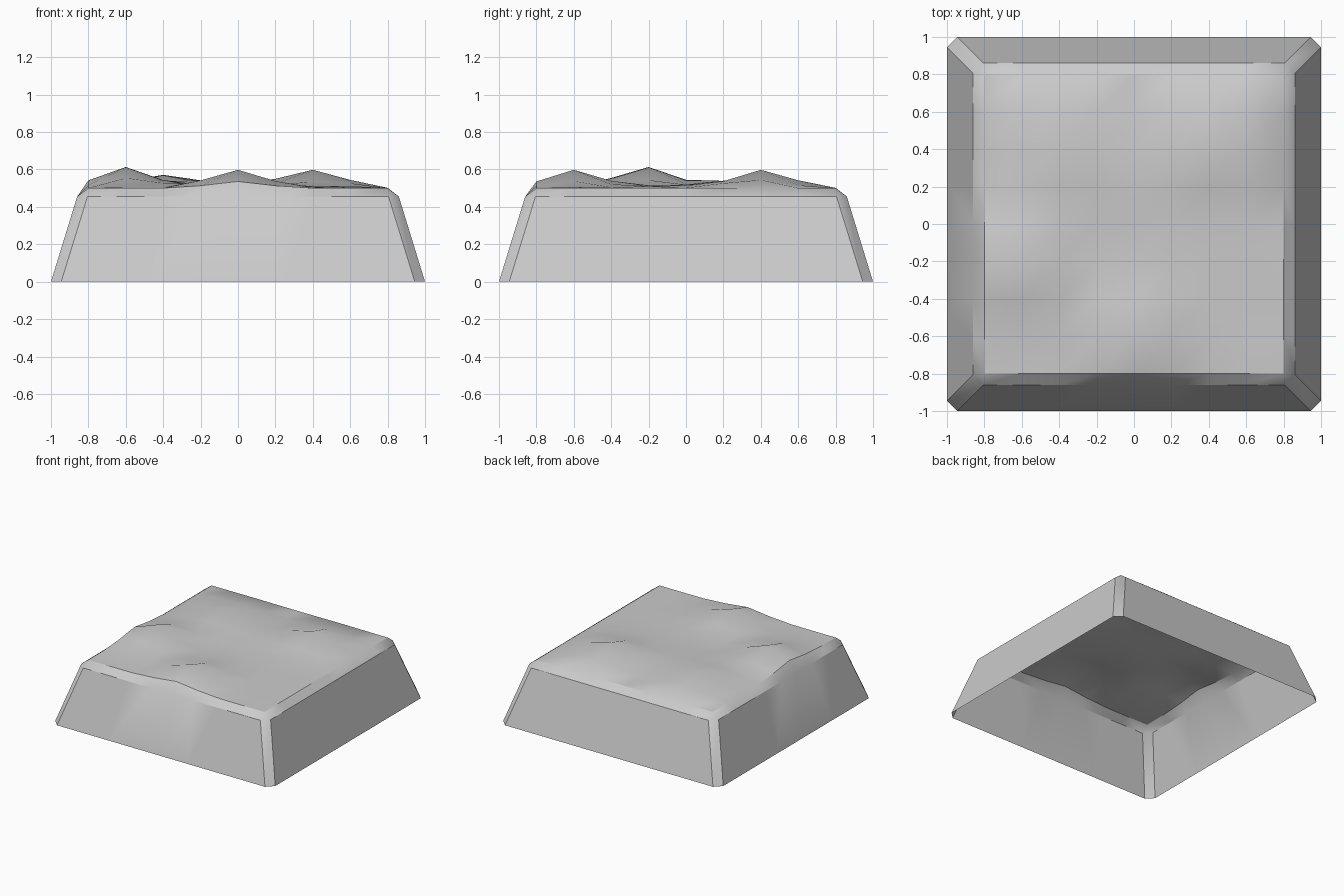
import bpy, bmesh, math, random
from mathutils import Matrix, Vector

if "Cube" in bpy.data.objects:
    bpy.data.objects.remove(bpy.data.objects["Cube"])

random.seed(4)
STEP, N = 0.2, 4

# Low hills on the plateau: x, y, height
HILLS = [(-0.6, -0.2, 0.113), (0.0, -0.6, 0.098), (0.4, 0.4, 0.098),
         (-0.4, 0.4, 0.07), (-0.1, 0.2, 0.03)]


def height(x, y):
    z = 0.5
    for hx, hy, h in HILLS:
        z += h * math.exp(-((x - hx) ** 2 + (y - hy) ** 2) / 0.04)
    return z


bm = bmesh.new()

# Bumpy top surface
bmesh.ops.create_grid(bm, x_segments=2 * N, y_segments=2 * N, size=0.8)
top = {}
for v in bm.verts:
    v.co.z = height(v.co.x, v.co.y)
    if max(abs(v.co.x), abs(v.co.y)) < 0.7 and v.co.z < 0.57:
        v.co.z += random.uniform(0, 0.014)
    top[(round(v.co.x / STEP), round(v.co.y / STEP))] = v


def quarter(i, j, k):
    for _ in range(k):
        i, j = -j, i
    return i, j


# Bevelled rim and sloping wall, one side per quarter turn
mids, lows = [], []
for k in range(4):
    rot = Matrix.Rotation(k * math.pi / 2, 3, 'Z')
    mids.append([bm.verts.new(rot @ Vector((0.805 * i / N, -0.86, 0.455)))
                 for i in range(-N, N + 1)])
    lows.append([bm.verts.new(rot @ Vector((0.945 * i / N, -1.0, 0)))
                 for i in range(-N, N + 1)])
for k in range(4):
    rim = [top[quarter(i, -N, k)] for i in range(-N, N + 1)]
    for upper, lower in ((rim, mids[k]), (mids[k], lows[k])):
        for a in range(2 * N):
            bm.faces.new((lower[a], lower[a + 1], upper[a + 1], upper[a]))
    # Cut corner joining this side to the next
    n = (k + 1) % 4
    bm.faces.new((mids[k][-1], mids[n][0], rim[-1]))
    bm.faces.new((lows[k][-1], lows[n][0], mids[n][0], mids[k][-1]))

mesh = bpy.data.meshes.new("plateau_block")
bm.to_mesh(mesh)
bm.free()
block = bpy.data.objects.new("plateau_block", mesh)
bpy.context.collection.objects.link(block)
bpy.context.view_layer.objects.active = block
block.select_set(True)
bpy.ops.object.shade_smooth_by_angle(angle=math.radians(30))
